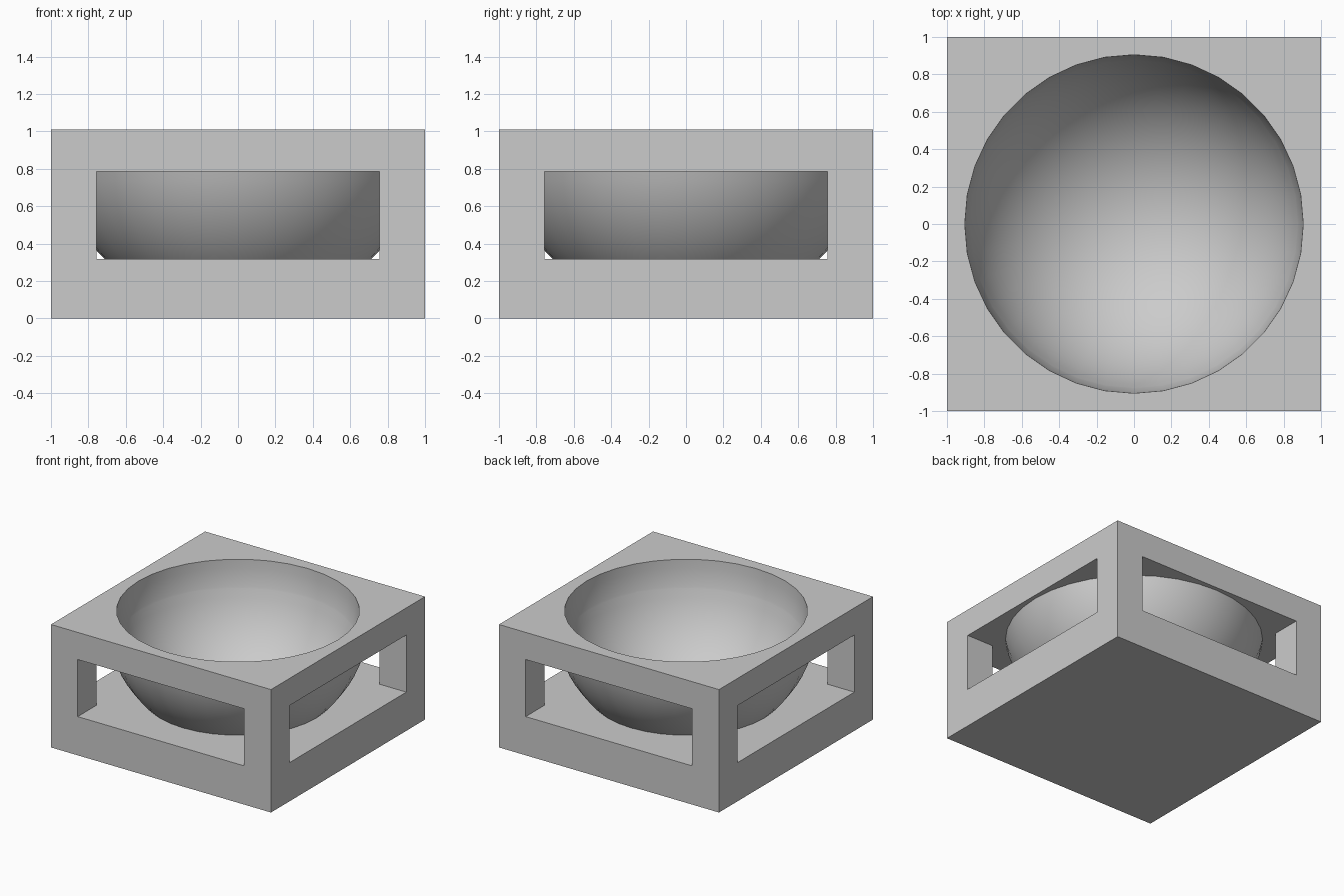
import bpy, bmesh
from math import sin, cos, acos, pi, sqrt, radians

if "Cube" in bpy.data.objects:
    bpy.data.objects.remove(bpy.data.objects["Cube"])

HEIGHT = 1.01
FLOOR, CEILING, OPENING = 0.318, 0.787, 0.757
INNER, OUTER = 0.905, 0.995
SIDES = 36

grey = bpy.data.materials.new("plain grey")
grey.use_nodes = True
grey.diffuse_color = (0.6, 0.6, 0.6, 1)
grey.node_tree.nodes["Principled BSDF"].inputs["Base Color"].default_value = (0.6, 0.6, 0.6, 1)


def finish(name, bm):
    bmesh.ops.recalc_face_normals(bm, faces=bm.faces)
    mesh = bpy.data.meshes.new(name)
    bm.to_mesh(mesh)
    bm.free()
    mesh.materials.append(grey)
    ob = bpy.data.objects.new(name, mesh)
    bpy.context.collection.objects.link(ob)
    return ob


def box(name, size, z):
    bm = bmesh.new()
    bmesh.ops.create_cube(bm, size=1)
    bmesh.ops.scale(bm, vec=size, verts=bm.verts)
    bmesh.ops.translate(bm, vec=(0, 0, z), verts=bm.verts)
    return finish(name, bm)


def lathe(name, profile):
    """Spin (radius, z) points around the z axis."""
    bm = bmesh.new()
    verts = [bm.verts.new((r, 0, z)) for r, z in profile]
    edges = [bm.edges.new(pair) for pair in zip(verts, verts[1:])]
    bmesh.ops.spin(bm, geom=verts + edges, cent=(0, 0, 0), axis=(0, 0, 1),
                   angle=2 * pi, steps=SIDES, use_merge=True)
    bmesh.ops.remove_doubles(bm, verts=bm.verts, dist=0.0001)
    return finish(name, bm)


def arc(radius, z_top, steps, z_low=None):
    """Profile of a ball centred on the rim plane, from z_top down."""
    start = acos((HEIGHT - z_top) / radius)
    end = 0 if z_low is None else acos((HEIGHT - z_low) / radius)
    angles = [start + (end - start) * i / steps for i in range(steps + 1)]
    return [(radius * sin(a), HEIGHT - radius * cos(a)) for a in angles]


def smooth(ob):
    bpy.ops.object.select_all(action="DESELECT")
    ob.select_set(True)
    bpy.context.view_layer.objects.active = ob
    bpy.ops.object.shade_smooth_by_angle(angle=radians(30))


# Square frame: block with a window through each pair of sides and a round well
frame = box("frame", (2, 2, HEIGHT), HEIGHT / 2)
tall, mid = CEILING - FLOOR, (CEILING + FLOOR) / 2
well = ([(0, 1.3), (INNER, 1.3)] + arc(INNER, HEIGHT, 6, 0.6)
        + arc(0.95, 0.55, 10))
cutters = [
    box("window_cutter_x", (3, 2 * OPENING, tall), mid),
    box("window_cutter_y", (2 * OPENING, 3, tall), mid),
    lathe("well_cutter", well),
]
bpy.context.view_layer.objects.active = frame
for cutter in cutters:
    cutter.hide_render = True
    mod = frame.modifiers.new("cut", "BOOLEAN")
    mod.operation = "DIFFERENCE"
    mod.solver = "EXACT"
    mod.object = cutter
    bpy.ops.object.modifier_apply(modifier=mod.name)
for cutter in cutters:
    bpy.data.objects.remove(cutter)
smooth(frame)

# Thick bowl hanging in the frame, its edge buried in the top slab
edge = CEILING + 0.03
inside = arc(INNER, CEILING, 16)
outside = arc(OUTER, edge, 16)
bowl = lathe("bowl", inside[::-1] + [(0.94, edge)] + outside)
smooth(bowl)
